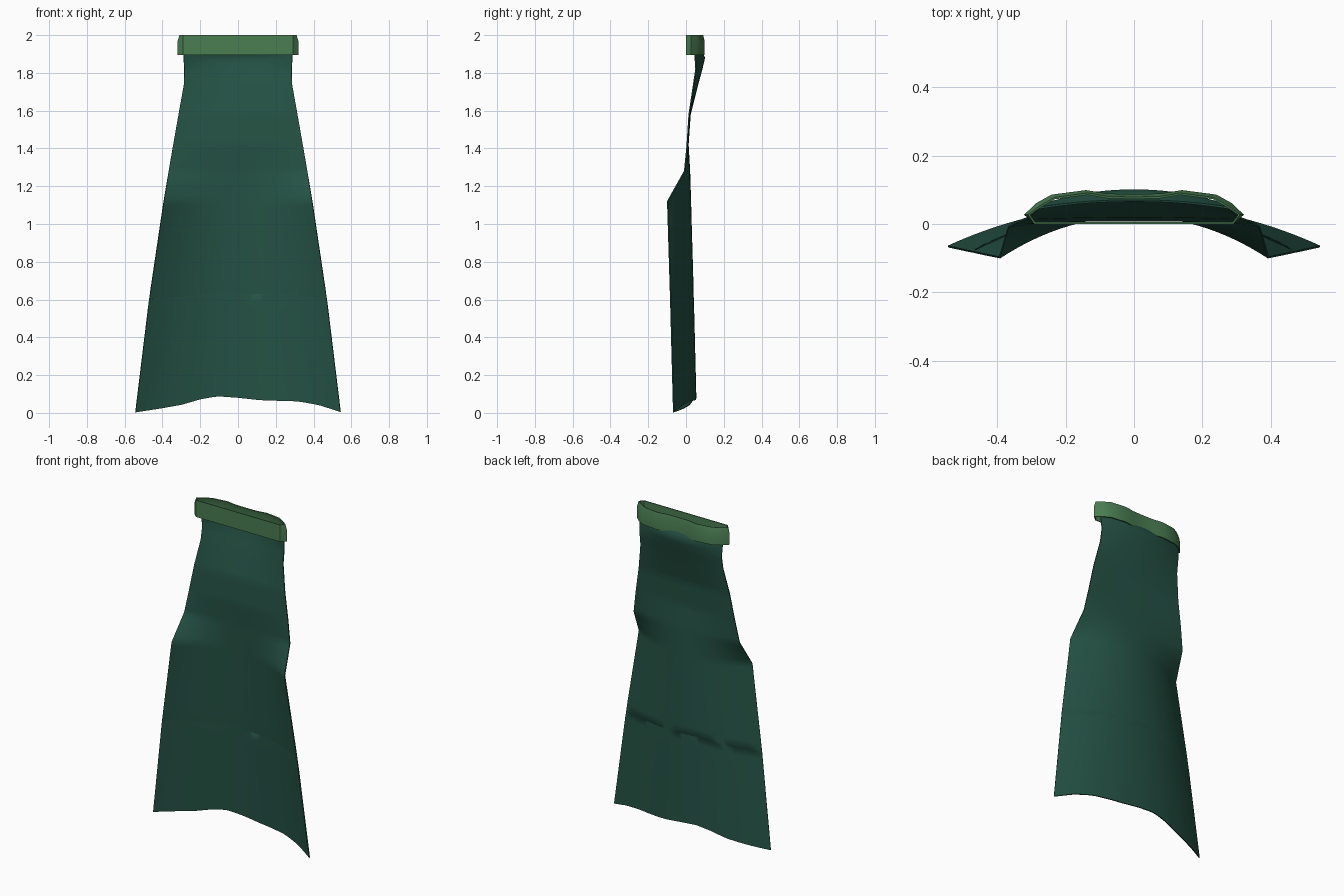
import bpy

if "Cube" in bpy.data.objects:
    bpy.data.objects.remove(bpy.data.objects["Cube"])


def material(name, rgb):
    m = bpy.data.materials.new(name)
    m.diffuse_color = (*rgb, 1.0)
    m.use_nodes = True
    m.node_tree.nodes["Principled BSDF"].inputs["Base Color"].default_value = m.diffuse_color
    return m


def lerp_table(table, v):
    """Piecewise linear lookup; returns the value columns at key v."""
    if v <= table[0][0]:
        return table[0][1:]
    for a, b in zip(table, table[1:]):
        if v <= b[0]:
            t = (v - a[0]) / (b[0] - a[0])
            return tuple(p + (q - p) * t for p, q in zip(a[1:], b[1:]))
    return table[-1][1:]


def grid_object(name, rows, mat, closed, thickness, angle):
    """Sheet through rows of points, given a thin solid wall."""
    n = len(rows[0])
    verts = [p for row in rows for p in row]
    faces = []
    for r in range(len(rows) - 1):
        for c in range(n if closed else n - 1):
            d = (c + 1) % n
            faces.append((r * n + c, r * n + d, (r + 1) * n + d, (r + 1) * n + c))
    mesh = bpy.data.meshes.new(name)
    mesh.from_pydata(verts, [], faces)
    mesh.materials.append(mat)
    ob = bpy.data.objects.new(name, mesh)
    bpy.context.collection.objects.link(ob)
    mod = ob.modifiers.new("wall", 'SOLIDIFY')
    mod.thickness = thickness
    mod.offset = 0
    bpy.ops.object.select_all(action='DESELECT')
    ob.select_set(True)
    bpy.context.view_layer.objects.active = ob
    bpy.ops.object.modifier_apply(modifier=mod.name)
    bpy.ops.object.shade_smooth_by_angle(angle=angle)
    return ob


cloth_green = material("dark_green_cloth", (0.018, 0.084, 0.058))
trim_green = material("light_green_trim", (0.069, 0.205, 0.085))

# Cape: height, half width, y on the centre line, y at the side edges
profile = [
    (0.00, 0.543, 0.052, -0.066),
    (0.60, 0.470, 0.038, -0.082),
    (1.12, 0.393, 0.024, -0.098),
    (1.28, 0.367, 0.019, -0.008),
    (1.42, 0.343, 0.011, 0.006),
    (1.58, 0.315, 0.022, 0.016),
    (1.74, 0.286, 0.062, 0.040),
    (1.82, 0.284, 0.084, 0.052),
    (1.88, 0.288, 0.098, 0.048),
    (1.95, 0.288, 0.068, 0.045),
]
# Wavy hem: x across the bottom, height
hem = [(-0.545, 0.003), (-0.42, 0.022), (-0.30, 0.043), (-0.20, 0.072),
       (-0.11, 0.088), (0.0, 0.080), (0.12, 0.067), (0.32, 0.061),
       (0.43, 0.042), (0.545, 0.005)]

heights = sorted({i * 0.05 for i in range(39)} | {row[0] for row in profile})
COLS = 32
cape_rows = []
for h in heights:
    half, mid, edge = lerp_table(profile, h)
    row = []
    for c in range(COLS + 1):
        u = 2 * c / COLS - 1
        lift = lerp_table(hem, u * 0.545)[0] * max(0.0, 1 - h)
        row.append((u * half, mid + (edge - mid) * abs(u) ** 2.1, h + lift))
    cape_rows.append(row)
grid_object("cape", cape_rows, cloth_green, False, 0.006, 0.8)

# Collar band: flat front, pointed sides, wavy back
half_outline = [(0.29, 0.003), (0.318, 0.027), (0.285, 0.058), (0.24, 0.083),
                (0.14, 0.096), (0.08, 0.086)]
outline = half_outline + [(0.0, 0.084)] + [(-x, y) for x, y in reversed(half_outline)]
collar_rows = []
for z, sx, back in ((1.895, 1.0, 0.0), (1.965, 1.0, 0.0), (2.0, 0.965, 0.008)):
    collar_rows.append([(x * (sx if y > 0.01 else 1.0),
                         y - (back if y > 0.04 else 0.0), z) for x, y in outline])
grid_object("collar", collar_rows, trim_green, True, 0.006, 0.6)
